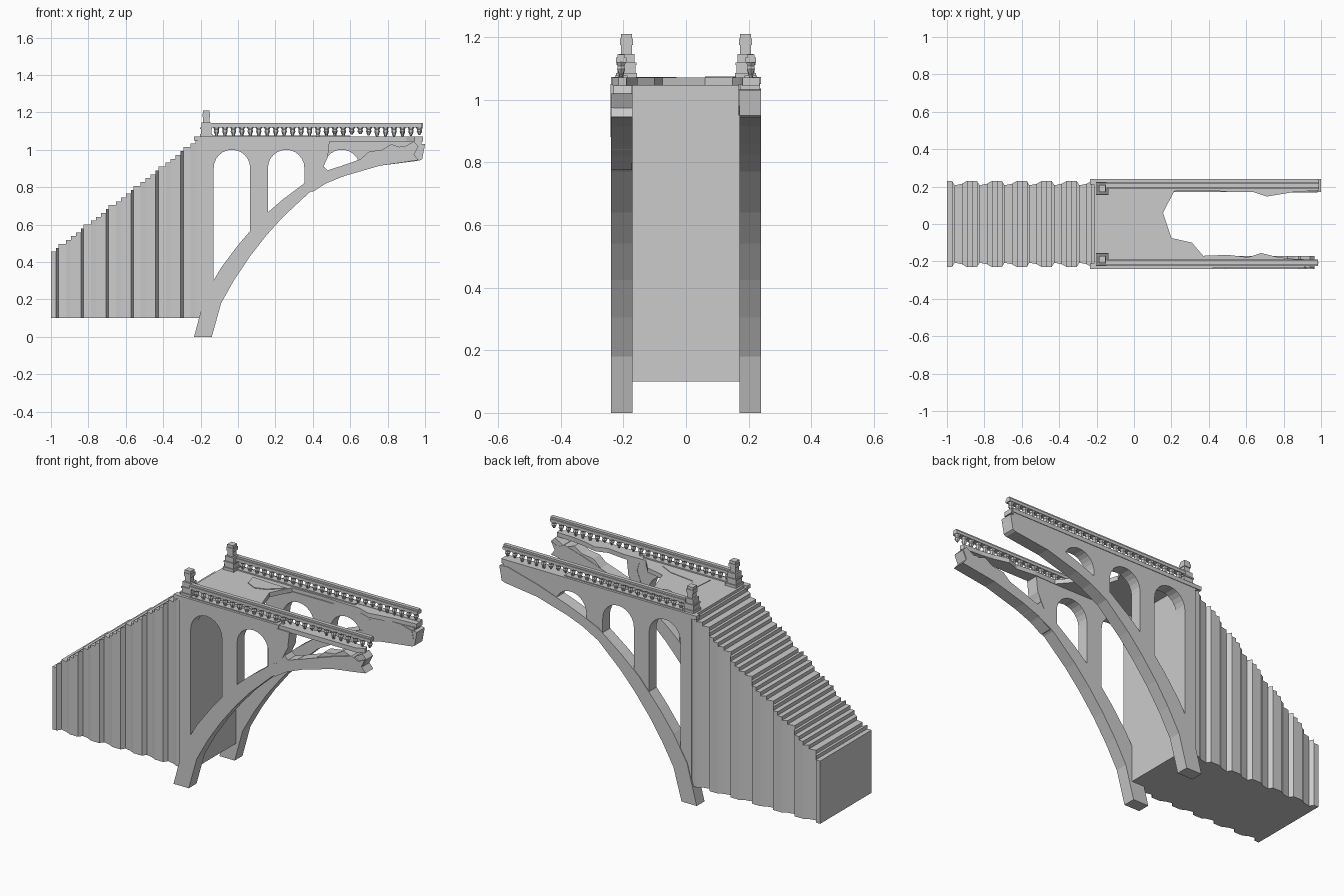
import bpy, bmesh, math, random

if "Cube" in bpy.data.objects:
    bpy.data.objects.remove(bpy.data.objects["Cube"])
random.seed(4)

def finish(name, bm):
    bmesh.ops.recalc_face_normals(bm, faces=bm.faces)
    me = bpy.data.meshes.new(name)
    bm.to_mesh(me)
    bm.free()
    ob = bpy.data.objects.new(name, me)
    bpy.context.collection.objects.link(ob)
    return ob

def prism(name, pts, lo, hi, plane="xz"):
    """Closed outline extruded along the remaining axis."""
    bm = bmesh.new()
    put = (lambda p, h: (p[0], h, p[1])) if plane == "xz" else (lambda p, h: (p[0], p[1], h))
    a = [bm.verts.new(put(p, lo)) for p in pts]
    b = [bm.verts.new(put(p, hi)) for p in pts]
    bm.faces.new(a)
    bm.faces.new(b[::-1])
    for i in range(len(pts)):
        j = (i + 1) % len(pts)
        bm.faces.new((a[i], a[j], b[j], b[i]))
    bm.normal_update()
    bmesh.ops.triangulate(bm, faces=[f for f in bm.faces if len(f.verts) > 4], ngon_method="EAR_CLIP")
    return finish(name, bm)

def box(name, x0, x1, y0, y1, z0, z1):
    return prism(name, [(x0, z0), (x1, z0), (x1, z1), (x0, z1)], y0, y1)

def span(s, a, b):
    return sorted((s * a, s * b))

# Stair ramp: stepped top, fluted side walls
N, X0, X1, BASE = 30, -1.0, -0.2, 0.1
flute = [0.23, 0.23, 0.207, 0.215, 0.23]
bm = bmesh.new()
def quad(*cs):
    bm.faces.new([bm.verts.new(c) for c in cs])
xs = [X0 + (X1 - X0) * i / N for i in range(N + 1)]
for i in range(0, N - 2, 5):          # sharpen one flank of every flute
    xs[i + 2] -= .012
ws = [flute[i % 5] for i in range(N + 1)]
prev = BASE
for i in range(N):
    xa, xb, wa, wb = xs[i], xs[i + 1], ws[i], ws[i + 1]
    z = 0.455 + 0.6 * i / (N - 1)
    quad((xa, -wa, z), (xb, -wb, z), (xb, wb, z), (xa, wa, z))
    quad((xa, wa, BASE), (xb, wb, BASE), (xb, -wb, BASE), (xa, -wa, BASE))
    quad((xa, -wa, prev), (xa, -wa, z), (xa, wa, z), (xa, wa, prev))
    for s in (-1, 1):
        quad((xa, s * wa, BASE), (xb, s * wb, BASE), (xb, s * wb, z), (xa, s * wa, z))
    prev = z
w = ws[N]
quad((X1, -w, BASE), (X1, w, BASE), (X1, w, prev), (X1, -w, prev))
bmesh.ops.remove_doubles(bm, verts=bm.verts, dist=1e-5)
finish("stair_ramp", bm)

# Abutment between the side walls
box("abutment", -0.2, -0.13, -0.18, 0.18, 0.1, 1.05)

# Arch ribs
intrados = [(-.14, 0), (-.09, .18), (-.02, .305), (.06, .425), (.15, .54), (.24, .64), (.38, .77),
            (.48, .825), (.57, .86), (.76, .915), (.97, .942)]
extrados = [(-.235, 0), (-.175, .225), (-.09, .37), (0, .49), (.125, .635), (.24, .735), (.38, .84),
            (.48, .885), (.57, .92), (.76, .985)]
prism("back_arch_rib", intrados + [(.985, .95), (1, 1.03), (.95, 1.035)] + extrados[::-1], .17, .24)
prism("front_arch_rib", intrados[:-1] + [(.9, .935), (.965, .945), (.94, .975), (.96, 1.02), (.92, 1.0),
      (.88, 1.02)] + extrados[::-1], -.24, -.17)

# Spandrel walls with round-headed openings down to the ribs
def head(cx, end=0, r=.0975, top=1.0):
    n = 12
    return [(cx + r * math.cos(a), top - r + r * math.sin(a))
            for a in (math.radians(end + (180 - end) * k / n) for k in range(n + 1))]

left_part = ([(.355, .79), *head(.2575), (.16, .64), (.065, .53), *head(-.0325), (-.13, .1),
              (-.2, .1), (-.2, 1.05)])
prism("back_spandrel", [(.98, 1.05), (.98, 1.0), (.76, .95), (.66, .93), *head(.555, 25), (.4575, .85)]
      + left_part, .172, .237)
prism("front_spandrel", [(.485, 1.05), (.48, .97), (.455, .9), (.475, .85), (.43, .83)]
      + left_part, -.237, -.172)

# Broken masonry left on the front rib and pillar
prism("front_crown_rubble", [(.6, .91), (.65, .945), (.7, .99), (.77, 1.0), (.82, 1.03), (.88, 1.01),
      (.94, 1.045), (.965, 1.02), (.93, .95), (.75, .94)], -.232, -.172)
prism("front_pillar_rubble", [(.36, .79), (.4, .775), (.47, .82), (.52, .84), (.56, .88), (.54, .91),
      (.48, .89), (.46, .91), (.42, .86)], -.24, -.172)
prism("front_pillar_shard", [(.41, 1.05), (.49, 1.05), (.48, .96), (.44, .88), (.4, .93), (.425, 1.0)],
      -.241, -.17)
prism("back_crown_rubble", [(.66, .95), (.78, .97), (.9, .96), (.98, .98), (.97, 1.03), (.9, 1.05),
      (.75, 1.05), (.7, 1.02)], .168, .19)

# Collapsed deck slab with strips running out along both sides
prism("deck", [(-.215, -.235), (.9, -.235), (.945, -.215), (.94, -.19), (.83, -.185), (.76, -.175),
      (.68, -.155), (.61, -.178), (.5, -.165), (.37, -.17), (.31, -.10), (.2, -.075), (.155, .06),
      (.215, .175), (.4, .18), (.5, .172), (.64, .17), (.71, .147), (.85, .17), (.99, .18),
      (.99, .235), (-.215, .235)], 1.045, 1.07, "xy")
# Thin broken paving flakes on the slab
prism("deck_flake_1", [(-.02, .16), (.0, .09), (.06, .06), (.12, .08), (.2, .15)], 1.068, 1.074, "xy")
prism("deck_flake_2", [(-.03, -.03), (.03, -.1), (.18, -.12), (.26, -.16), (-.04, -.16)], 1.068, 1.073, "xy")

# Balustrades and gate posts
profile = [(1.068, .010), (1.08, .008), (1.098, .015), (1.108, .012), (1.12, .018)]
def balusters(name, y, broken_from):
    bm = bmesh.new()
    for k in range(25):
        x = -.115 + k * .0452
        prof = profile
        if x > broken_from:
            prof = [(1.085 - random.random() * .02, .005)] + profile[2:]
        rings = [[bm.verts.new((x + r * math.cos(t * math.tau / 6), y + r * math.sin(t * math.tau / 6), z))
                  for t in range(6)] for z, r in prof]
        for a, b in zip(rings, rings[1:]):
            for t in range(6):
                u = (t + 1) % 6
                bm.faces.new((a[t], a[u], b[u], b[t]))
        bm.faces.new(rings[0])
        bm.faces.new(rings[-1])
    return finish(name, bm)

for side, s in (("front", -1), ("back", 1)):
    y = s * .207
    end = .985 if s < 0 else .99
    balusters(side + "_balusters", y, .45 if s < 0 else .6)
    box(side + "_handrail", -.15, end, y - .017, y + .017, 1.118, 1.134)
    box(side + "_handrail_cap", -.15, end, y - .011, y + .011, 1.134, 1.144)
    box(side + "_plinth_rail", -.15, .4 if s < 0 else .6, y - .02, y + .02, 1.068, 1.077)
    box(side + "_cornice", -.235, .42 if s < 0 else .985, *span(s, .21, .24), 1.05, 1.072)
    # Post built from stacked square tiers
    for k, (h, z0, z1) in enumerate([(.034, 1.065, 1.085), (.028, 1.085, 1.11), (.032, 1.11, 1.118),
                                     (.026, 1.118, 1.146), (.017, 1.146, 1.175), (.021, 1.175, 1.195),
                                     (.018, 1.195, 1.21)]):
        box(f"{side}_post_tier_{k}", -.17 - h, -.17 + h, s * .19 - h, s * .19 + h, z0, z1)
